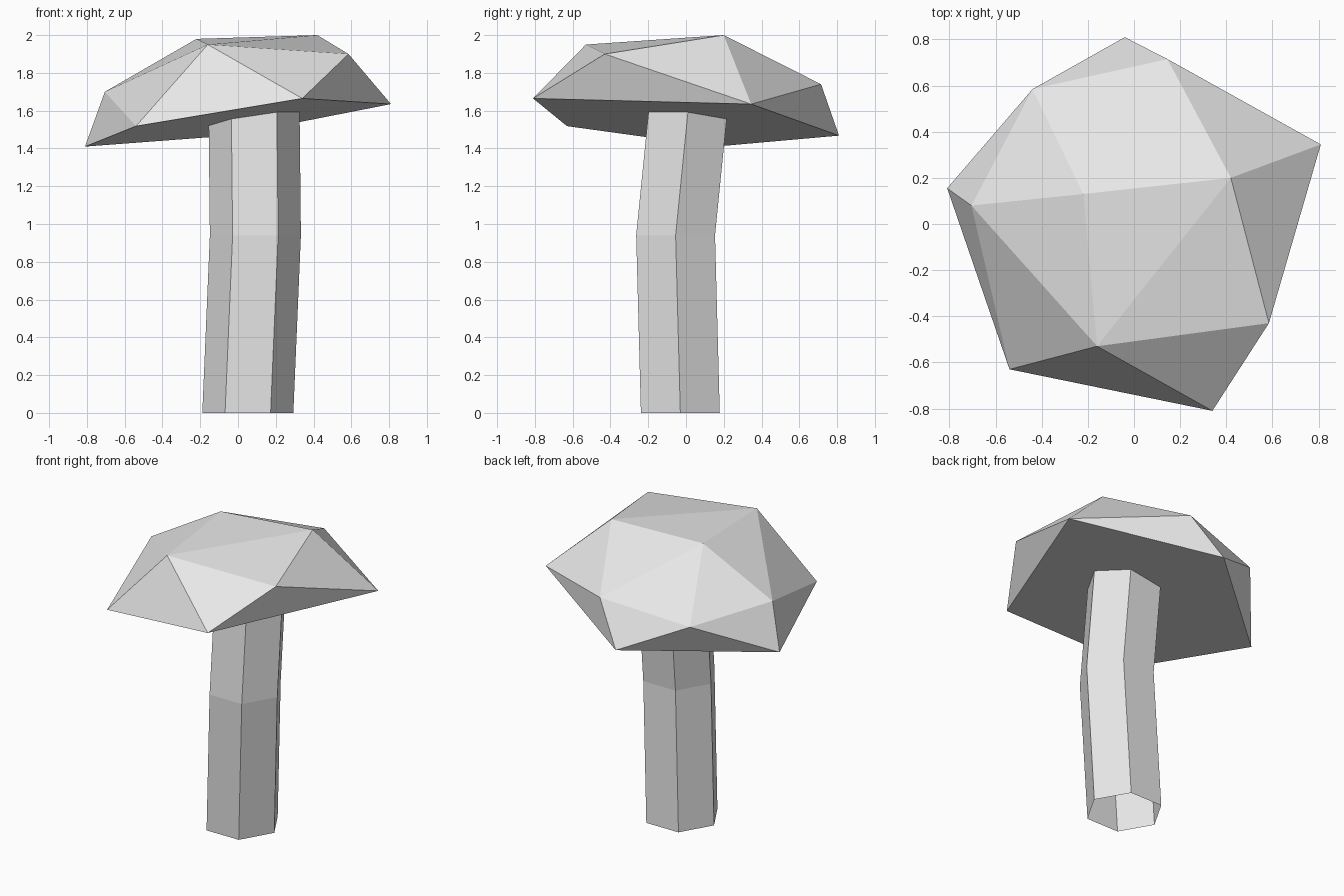
import bpy
import bmesh
from math import cos, sin, pi

default = bpy.data.objects.get("Cube")
if default:
    bpy.data.objects.remove(default, do_unlink=True)

# One plain grey for the whole model
grey = bpy.data.materials.new("plain grey")
grey.use_nodes = True
colour = (0.8, 0.8, 0.8, 1)
grey.diffuse_color = colour
grey.node_tree.nodes["Principled BSDF"].inputs["Base Color"].default_value = colour


def add_object(name, bm):
    bmesh.ops.recalc_face_normals(bm, faces=bm.faces[:])
    mesh = bpy.data.meshes.new(name)
    bm.to_mesh(mesh)
    bm.free()
    mesh.materials.append(grey)
    obj = bpy.data.objects.new(name, mesh)
    bpy.context.collection.objects.link(obj)
    return obj


# Mushroom cap: faceted shell around a tilted flat rim and an irregular crown
rim = [(-0.04, 0.81), (0.81, 0.345), (0.34, -0.81), (-0.54, -0.63), (-0.81, 0.155)]
crown = [(0.145, 0.715, 1.74), (0.585, -0.43, 1.90), (-0.16, -0.53, 1.95),
         (-0.705, 0.08, 1.70), (-0.44, 0.585, 1.645), (0.42, 0.20, 2.0),
         (-0.22, 0.13, 1.98)]
bm = bmesh.new()
for x, y in rim:
    bm.verts.new((x, y, 1.544 + 0.149 * x - 0.0866 * y))
for point in crown:
    bm.verts.new(point)
bmesh.ops.convex_hull(bm, input=bm.verts[:])
# Merge the coplanar underside into one polygon
under = [f for f in bm.faces if all(v.index < 0 or v.co.z < 1.68 for v in f.verts)
         and abs(f.normal.z) > 0.95]
bmesh.ops.dissolve_faces(bm, faces=under)
add_object("mushroom_cap", bm)

# Stem: open six-sided tube with a bend at mid height
sides, radius = 6, 0.241
centres = [(0.052, -0.03, 0), (0.092, -0.055, 0.94), (0.085, 0.012, 1.61)]
bm = bmesh.new()
rings = [[bm.verts.new((cx + radius * cos(2 * pi * i / sides),
                        cy + radius * sin(2 * pi * i / sides), z))
          for i in range(sides)] for cx, cy, z in centres]
for low, high in zip(rings, rings[1:]):
    for i in range(sides):
        j = (i + 1) % sides
        bm.faces.new((low[i], low[j], high[j], high[i]))
add_object("mushroom_stem", bm)
